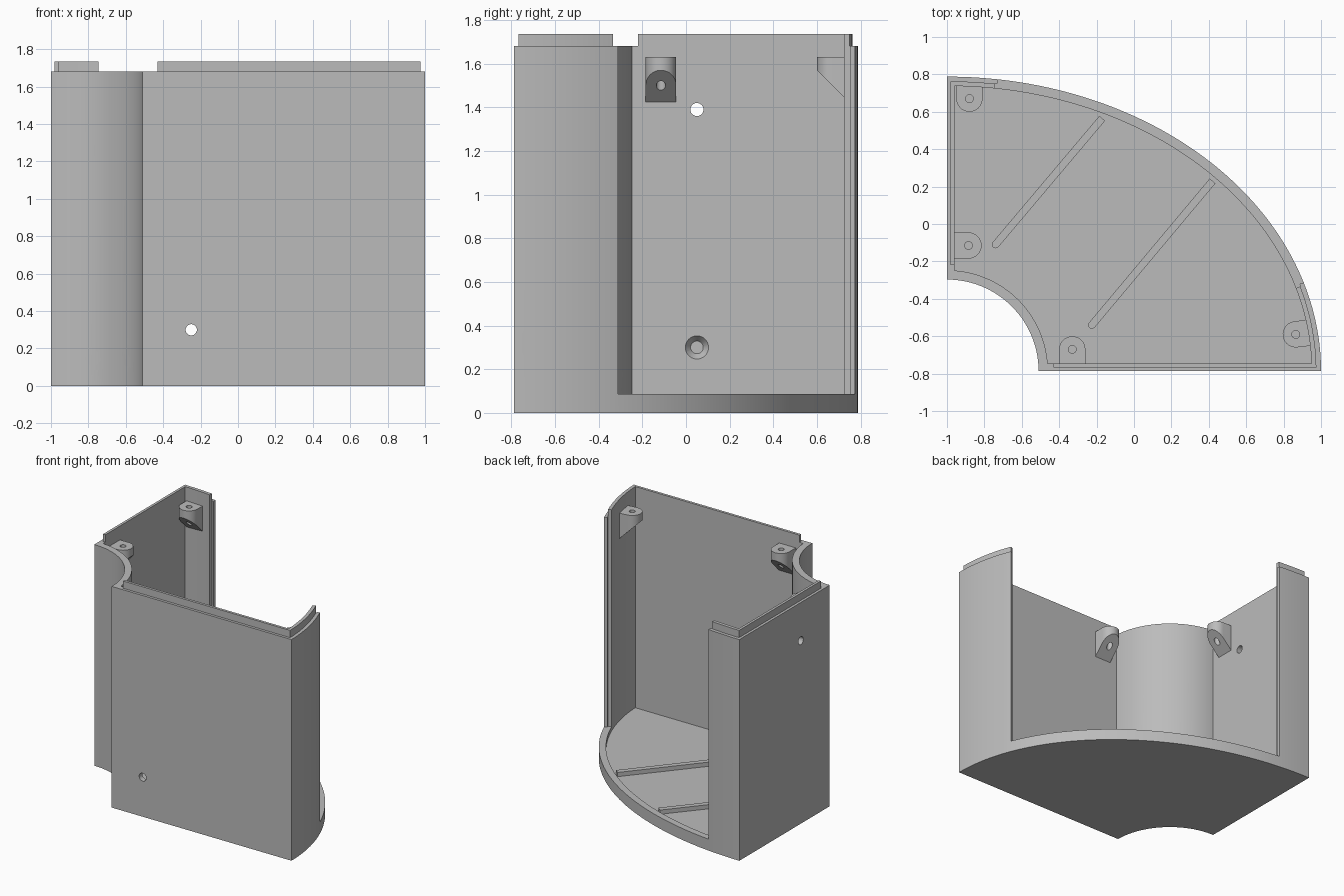
import bpy, bmesh
from math import sin, cos, asin, acos, pi, radians
from mathutils import Vector, Matrix

cube = bpy.data.objects.get("Cube")
if cube:
    bpy.data.objects.remove(cube, do_unlink=True)

GREY = bpy.data.materials.new("plain grey")
GREY.use_nodes = True
GREY.diffuse_color = (0.5, 0.5, 0.5, 1)
GREY.node_tree.nodes["Principled BSDF"].inputs["Base Color"].default_value = (0.5, 0.5, 0.5, 1)

CX, CY = -1.0, -0.787            # shared centre of both curved walls
RX, RY, RC = 2.0, 1.575, 0.49    # outer ellipse and inner concave radius
FLOOR, RIM, TOP, LIP = 0.055, 0.087, 1.68, 1.735


def finish(name, bm):
    bmesh.ops.recalc_face_normals(bm, faces=bm.faces)
    mesh = bpy.data.meshes.new(name)
    bm.to_mesh(mesh)
    bm.free()
    ob = bpy.data.objects.new(name, mesh)
    mesh.materials.append(GREY)
    bpy.context.collection.objects.link(ob)
    return ob


def prism(name, pts, low, high):
    """Closed solid over a plan outline; low may be a function of the point."""
    bm = bmesh.new()
    floor_at = low if callable(low) else (lambda p: low)
    a = [bm.verts.new((p[0], p[1], floor_at(p))) for p in pts]
    b = [bm.verts.new((p[0], p[1], high)) for p in pts]
    bm.faces.new(a)
    bm.faces.new(b)
    for i in range(len(a)):
        j = (i + 1) % len(a)
        bm.faces.new((a[i], a[j], b[j], b[i]))
    return finish(name, bm)


def rod(start, direction, length, r1, r2=None):
    """Round cutter from a start point along a direction."""
    d = Vector(direction).normalized()
    bm = bmesh.new()
    bmesh.ops.create_cone(bm, cap_ends=True, segments=32, radius1=r1,
                          radius2=r1 if r2 is None else r2, depth=length)
    place = Matrix.Translation(Vector(start) + d * length / 2)
    bm.transform(place @ d.to_track_quat('Z', 'Y').to_matrix().to_4x4())
    return finish("cutter", bm)


def combine(ob, other, operation='DIFFERENCE'):
    other.hide_render = True
    mod = ob.modifiers.new("cut", 'BOOLEAN')
    mod.object, mod.operation, mod.solver = other, operation, 'EXACT'
    bpy.ops.object.select_all(action='DESELECT')
    bpy.context.view_layer.objects.active = ob
    ob.select_set(True)
    bpy.ops.object.modifier_apply(modifier=mod.name)
    bpy.data.objects.remove(other, do_unlink=True)


def smooth(ob):
    bpy.ops.object.select_all(action='DESELECT')
    bpy.context.view_layer.objects.active = ob
    ob.select_set(True)
    bpy.ops.object.shade_smooth_by_angle(angle=radians(25))


def outline(flat, curve, n=72, m=28):
    """Plan shape inset by one amount on flat walls, another on curved ones."""
    a, b, r = RX - curve, RY - curve, RC + curve
    t0, t1 = asin(flat / b), acos(flat / a)
    s0, s1 = acos(flat / r), asin(flat / r)
    pts = [(t0 + (t1 - t0) * i / n) for i in range(n + 1)]
    pts = [(CX + a * cos(t), CY + b * sin(t)) for t in pts]
    arc = [(s0 + (s1 - s0) * i / m) for i in range(m + 1)]
    return pts + [(CX + r * cos(s), CY + r * sin(s)) for s in arc]


def opening(shift):
    """Plan area of the doorway through the large curved wall."""
    return [(-0.73 - shift, 1), (-0.73 - shift, 0.6), (0.6, -0.43 - shift),
            (1.2, -0.2 - shift), (1.2, 1)]


# Shell: outer solid with a stepped lip, hollowed and opened
shell = prism("shell", outline(0, 0), 0, TOP)
lip = prism("lip", outline(0.02, 0.025), 1.5, LIP)
combine(lip, prism("cutter", [(-1.2, -1), (-0.43, -1), (-0.43, -0.22), (-1.2, -0.22)], 1.4, 2))
combine(shell, lip, 'UNION')
combine(shell, prism("cutter", outline(0.04, 0.05), FLOOR, 2))
combine(shell, prism("cutter", opening(0), RIM, 2.1))
rebate = prism("cutter", opening(0.015), RIM, 2.1)
combine(rebate, prism("cutter", outline(0.018, 0.023), 0.01, 2.3), 'INTERSECT')
combine(shell, rebate)

# Countersunk screw holes in both flat walls
front_holes = [(-0.25, 1.39), (-0.25, 0.3), (0.95, 0.3)]
side_holes = [(0.05, 1.39), (0.05, 0.3), (0.65, 0.3)]
screws = [((x, CY, z), Vector((0, 1, 0))) for x, z in front_holes]
screws += [((CX, y, z), Vector((1, 0, 0))) for y, z in side_holes]
for point, inward in screws:
    p = Vector(point)
    combine(shell, rod(p - inward * 0.05, inward, 0.094, 0.03))
    combine(shell, rod(p + inward * 0.008, inward, 0.037, 0.029, 0.057))

# Small plain holes in the front wall
for x in (0.09, 0.59):
    combine(shell, rod((x, CY - 0.05, 1.4), (0, 1, 0), 0.15, 0.024))

# Cable holes through the concave wall
for angle, radius in ((62.5, 0.052), (32.5, 0.06)):
    d = Vector((cos(radians(angle)), sin(radians(angle)), 0))
    combine(shell, rod(Vector((CX, CY, 0.16)) + d * 0.4, d, 0.25, radius))

# Floor holes
for x, y in ((-0.5, 0.56), (-0.25, 0.31), (0.26, -0.03),
             (0.68, -0.2), (0.43, -0.45), (0.01, -0.285)):
    combine(shell, rod((x, y, -0.1), (0, 0, 1), 0.3, 0.031))
smooth(shell)

# Two diagonal ribs on the floor, rounded at the inner end
for i, (p, q) in enumerate((((-0.17, 0.565), (-0.74, -0.11)),
                            ((0.42, 0.23), (-0.225, -0.54)))):
    p, q = Vector(p), Vector(q)
    along = (q - p).normalized()
    side = Vector((-along.y, along.x)) * 0.02
    tip = [q + side * cos(pi * k / 8) + along * 0.02 * sin(pi * k / 8) for k in range(9)]
    prism("floor_rib_%d" % (i + 1), [p + side] + tip + [p - side], FLOOR - 0.003, RIM)

# Screw bosses under the lid: rounded tabs with a sloping underside
for name, x, y, angle in (("back_boss", -0.88, 0.67, -90), ("side_boss", -0.885, -0.115, 0),
                          ("front_boss", -0.33, -0.67, 90), ("curved_wall_boss", 0.865, -0.59, 187)):
    R = 0.07
    plan = [(R * sin(pi * k / 16), R * cos(pi * k / 16)) for k in range(17)]
    plan = [(-0.1, R)] + plan + [(-0.1, -R)]
    boss = prism(name, plan, lambda p: 1.5 + p[0], 1.63)
    combine(boss, rod((0, 0, 1.3), (0, 0, 1), 0.5, 0.021))
    boss.data.transform(Matrix.Translation((x, y, 0)) @ Matrix.Rotation(radians(angle), 4, 'Z'))
    smooth(boss)
